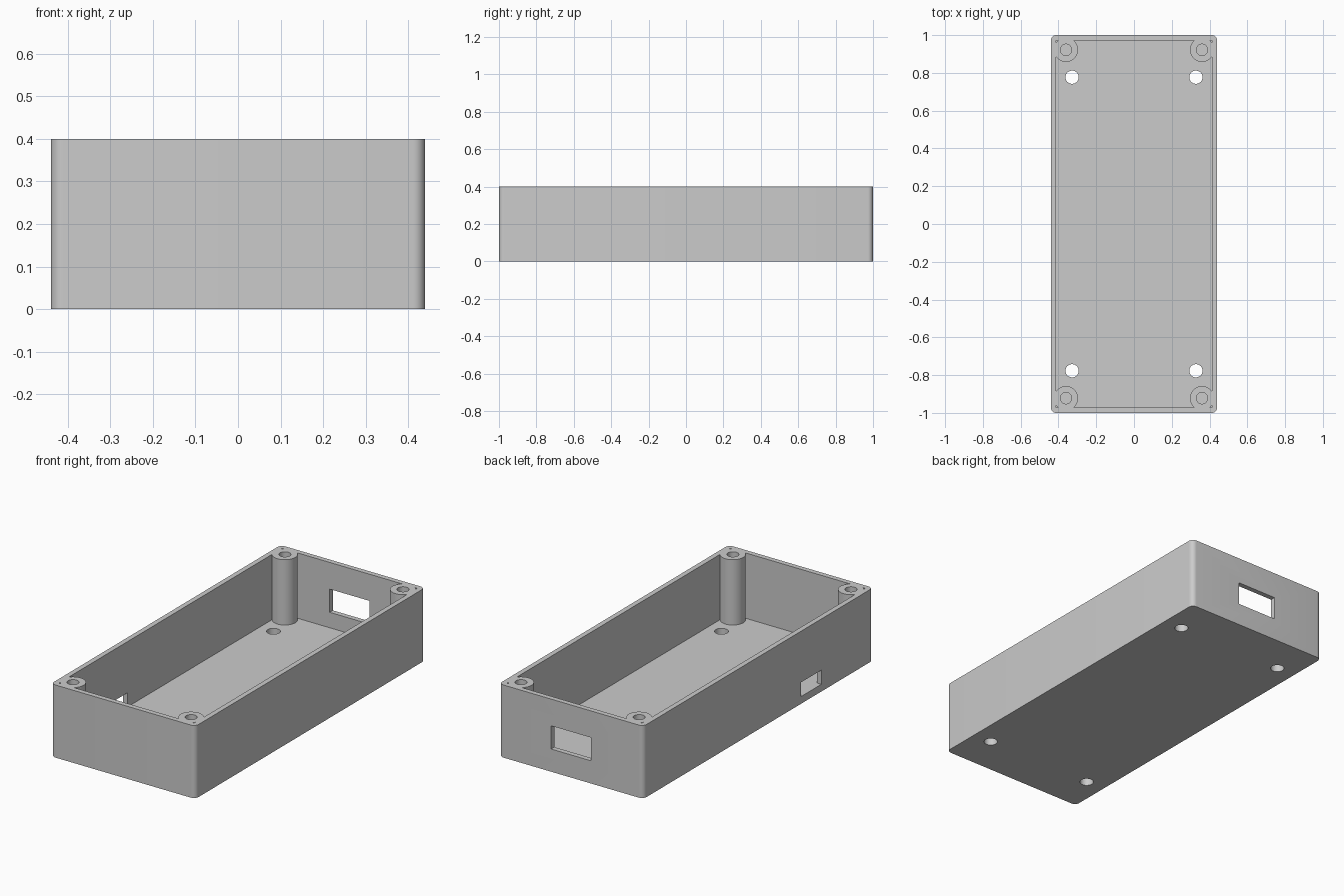
import bpy
import bmesh

HALF_X, HALF_Y, HEIGHT = 0.44, 1.0, 0.4
WALL, FLOOR, CORNER = 0.028, 0.04, 0.028
QUADRANTS = [(sx, sy) for sx in (-1, 1) for sy in (-1, 1)]

cube = bpy.data.objects.get("Cube")
if cube:
    bpy.data.objects.remove(cube, do_unlink=True)

grey = bpy.data.materials.new("grey plastic")
grey.use_nodes = True
colour = (0.6, 0.6, 0.6, 1)
grey.diffuse_color = colour
grey.node_tree.nodes["Principled BSDF"].inputs["Base Color"].default_value = colour


def link_mesh(name, bm):
    mesh = bpy.data.meshes.new(name)
    bm.to_mesh(mesh)
    bm.free()
    mesh.materials.append(grey)
    obj = bpy.data.objects.new(name, mesh)
    bpy.context.collection.objects.link(obj)
    return obj


def box(name, low, high, corner=0):
    """Box between two points, with optional rounded upright edges."""
    bm = bmesh.new()
    bmesh.ops.create_cube(bm, size=1)
    for v in bm.verts:
        v.co = [h if c > 0 else l for c, l, h in zip(v.co, low, high)]
    if corner:
        upright = [e for e in bm.edges
                   if abs(e.verts[0].co.z - e.verts[1].co.z) > 0.01]
        bmesh.ops.bevel(bm, geom=upright, offset=corner, segments=8,
                        profile=0.5, affect='EDGES')
    return link_mesh(name, bm)


def cylinder(name, x, y, low, high, radius):
    bm = bmesh.new()
    bmesh.ops.create_cone(bm, cap_ends=True, segments=48, radius1=radius,
                          radius2=radius, depth=high - low)
    bmesh.ops.translate(bm, verts=bm.verts, vec=(x, y, (low + high) / 2))
    return link_mesh(name, bm)


def cut(target, cutter):
    """Subtract the cutter from the target and remove the cutter."""
    mod = target.modifiers.new("cut", 'BOOLEAN')
    mod.operation = 'DIFFERENCE'
    mod.solver = 'EXACT'
    mod.object = cutter
    bpy.context.view_layer.objects.active = target
    bpy.ops.object.modifier_apply(modifier=mod.name)
    bpy.data.objects.remove(cutter, do_unlink=True)


# Outer shell
case = box("case_body", (-HALF_X, -HALF_Y, 0), (HALF_X, HALF_Y, HEIGHT), CORNER)

# Hollow inside, leaving a round screw post in each corner
ix, iy = HALF_X - WALL, HALF_Y - WALL
cavity = box("cavity_cutter", (-ix, -iy, FLOOR), (ix, iy, HEIGHT + 0.1))
for sx, sy in QUADRANTS:
    cut(cavity, cylinder("post_cutter", sx * 0.36, sy * 0.922, 0, 0.6, 0.064))
cut(case, cavity)

# Screw holes in the posts and mounting holes through the floor
for sx, sy in QUADRANTS:
    cut(case, cylinder("screw_hole", sx * 0.36, sy * 0.922, FLOOR, 0.5, 0.03))
    cut(case, cylinder("mounting_hole", sx * 0.328, sy * 0.777, -0.1, 0.1, 0.035))

# Back window and small side port
cut(case, box("back_window", (-0.122, 0.9, 0.125), (0.122, 1.1, 0.253)))
cut(case, box("side_port", (-0.5, -0.55, FLOOR), (-0.4, -0.375, 0.118)))

# Smooth the round surfaces, keep edges sharp
bpy.ops.object.select_all(action='DESELECT')
case.select_set(True)
bpy.context.view_layer.objects.active = case
bpy.ops.object.shade_smooth_by_angle(angle=0.6)
